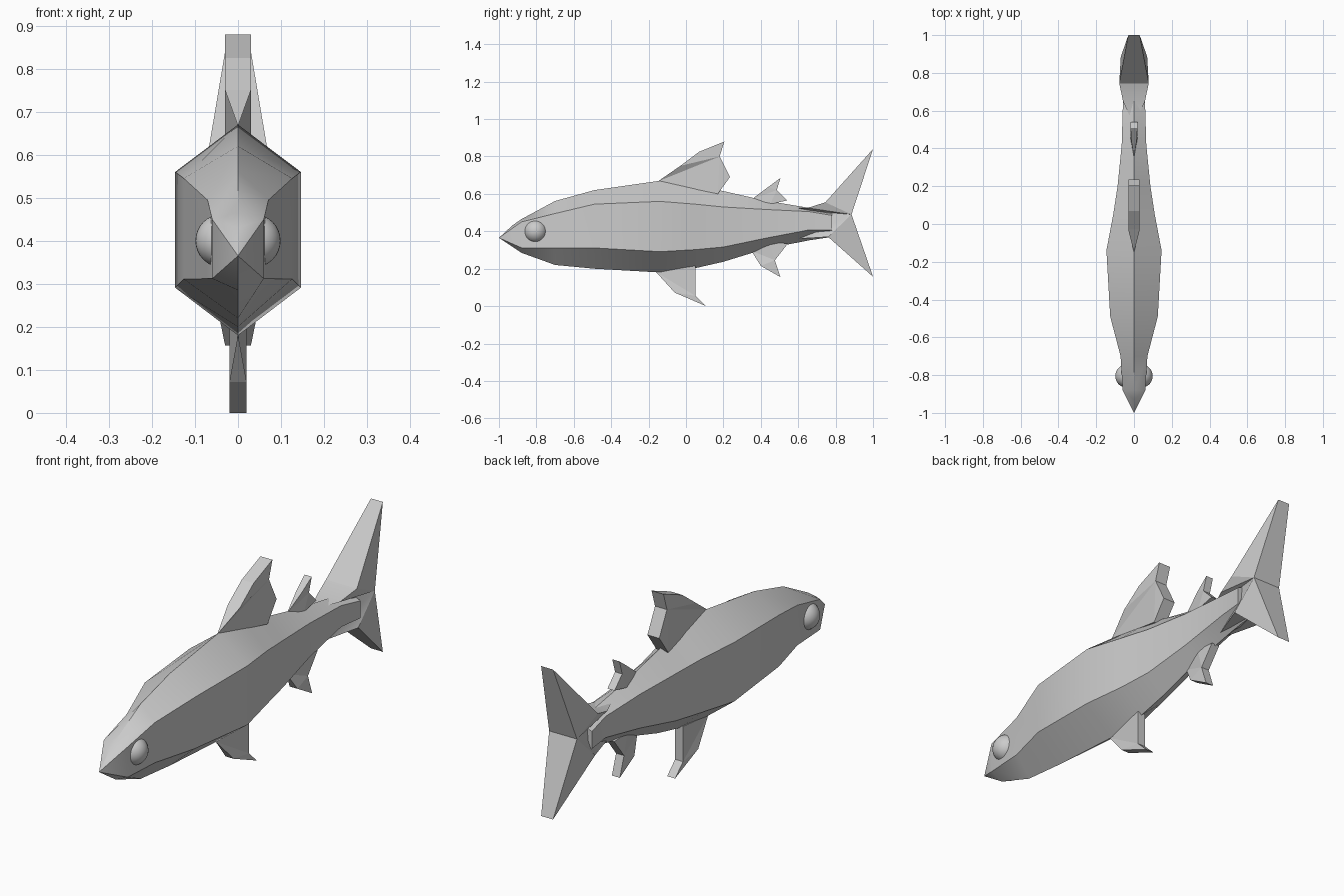
import bpy, bmesh, math

if "Cube" in bpy.data.objects:
    bpy.data.objects.remove(bpy.data.objects["Cube"])


def finish(bm, name, smooth=None):
    bmesh.ops.remove_doubles(bm, verts=bm.verts, dist=0.0005)
    bmesh.ops.recalc_face_normals(bm, faces=bm.faces)
    me = bpy.data.meshes.new(name)
    bm.to_mesh(me)
    bm.free()
    ob = bpy.data.objects.new(name, me)
    bpy.context.collection.objects.link(ob)
    if smooth:
        bpy.ops.object.select_all(action='DESELECT')
        ob.select_set(True)
        bpy.context.view_layer.objects.active = ob
        bpy.ops.object.shade_smooth_by_angle(angle=math.radians(smooth))
    return ob


def fin(name, pts, smooth=None):
    """Slab from an outline of (y, z, half thickness); first point is the fan hub."""
    bm = bmesh.new()
    left = [bm.verts.new((-w, y, z)) for y, z, w in pts]
    right = [bm.verts.new((w, y, z)) for y, z, w in pts]
    n = len(pts)
    for side in (left, right):
        for i in range(1, n - 1):
            bm.faces.new((side[0], side[i], side[i + 1]))
    for i in range(n):
        j = (i + 1) % n
        bm.faces.new((left[i], left[j], right[j], right[i]))
    return finish(bm, name, smooth)


# Body: hexagonal sections (y, half width, ridge, upper edge, lower edge, keel)
sections = [
    (-0.88, 0.060, 0.465, 0.450, 0.312, 0.285),
    (-0.70, 0.071, 0.562, 0.495, 0.312, 0.220),
    (-0.49, 0.126, 0.620, 0.545, 0.311, 0.200),
    (-0.14, 0.146, 0.670, 0.560, 0.291, 0.180),
    (0.05, 0.110, 0.643, 0.545, 0.302, 0.203),
    (0.20, 0.087, 0.615, 0.530, 0.316, 0.237),
    (0.42, 0.065, 0.565, 0.517, 0.362, 0.305),
    (0.66, 0.058, 0.525, 0.505, 0.408, 0.352),
    (0.78, 0.072, 0.515, 0.485, 0.406, 0.370),
]
bm = bmesh.new()
rings = []
for y, w, zt, zu, zl, zb in sections:
    ring = [(0, zt), (w, zu), (w, zl), (0, zb), (-w, zl), (-w, zu)]
    rings.append([bm.verts.new((x, y, z)) for x, z in ring])
for a, b in zip(rings, rings[1:]):
    for i in range(6):
        j = (i + 1) % 6
        bm.faces.new((a[i], a[j], b[j], b[i]))
bm.faces.new(rings[-1])

# Snout: blunt wedge closing the first section
head = rings[0]
tip = bm.verts.new((0, -1.0, 0.365))
brow = bm.verts.new((0, -0.93, 0.43))
for u, l in ((1, 2), (5, 4)):
    bm.faces.new((head[0], head[u], brow))
    bm.faces.new((brow, head[u], tip))
    bm.faces.new((head[u], head[l], tip))
    bm.faces.new((head[l], head[3], tip))
finish(bm, "body", 30)

# Tail fin, thick at the root and thin at the tips
fin("tail_fin", [
    (0.885, 0.49, 0.07), (1.0, 0.84, 0.03), (0.745, 0.555, 0.078),
    (0.65, 0.525, 0.058), (0.52, 0.52, 0.0), (0.60, 0.36, 0.02),
    (0.76, 0.37, 0.074), (1.0, 0.157, 0.03)], 25)

# Back, rear and belly fins
fin("dorsal_fin", [
    (0.18, 0.80, 0.03), (0.205, 0.88, 0.03), (0.07, 0.825, 0.03),
    (-0.03, 0.75, 0.03), (-0.15, 0.667, 0.0), (0.17, 0.60, 0.03),
    (0.235, 0.69, 0.03)])
fin("adipose_fin", [
    (0.485, 0.62, 0.018), (0.505, 0.685, 0.018), (0.44, 0.637, 0.014),
    (0.35, 0.57, 0.0), (0.45, 0.545, 0.018), (0.54, 0.565, 0.018)])
fin("anal_fin", [
    (0.475, 0.245, 0.02), (0.505, 0.155, 0.02), (0.40, 0.215, 0.02),
    (0.35, 0.295, 0.0), (0.45, 0.34, 0.02), (0.545, 0.335, 0.02)])
fin("pelvic_fin", [
    (0.05, 0.055, 0.02), (0.107, 0.0, 0.02), (-0.06, 0.072, 0.02),
    (-0.16, 0.182, 0.0), (0.05, 0.215, 0.02)])

# Eyes
for side, x in (("left", 0.037), ("right", -0.037)):
    bpy.ops.mesh.primitive_uv_sphere_add(segments=32, ring_count=16,
                                         radius=0.062, location=(x, -0.805, 0.40))
    eye = bpy.context.object
    eye.name = side + "_eye"
    bpy.ops.object.shade_smooth()
